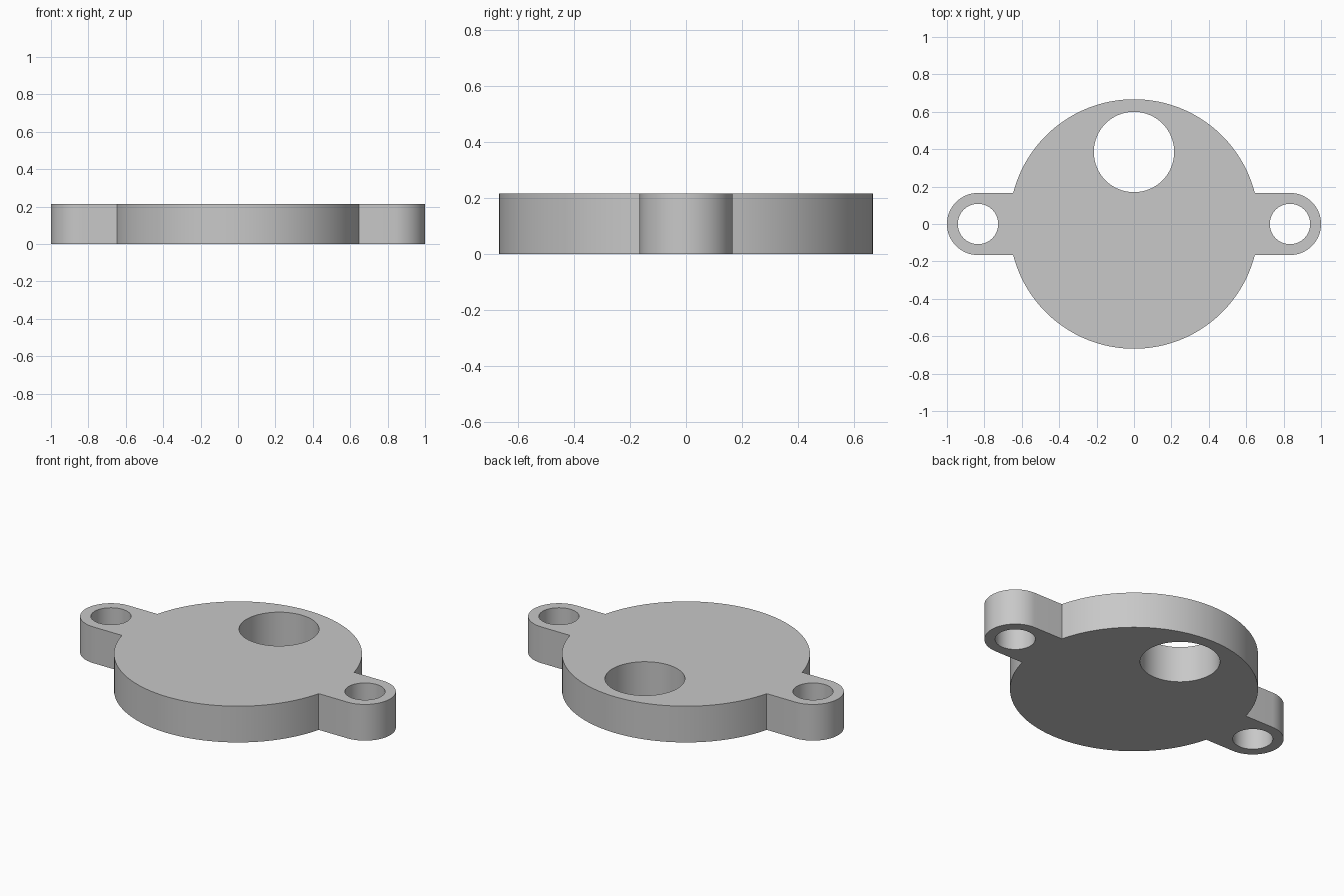
import bpy
import bmesh
import math

cube = bpy.data.objects.get("Cube")
if cube:
    bpy.data.objects.remove(cube, do_unlink=True)

THICKNESS = 0.215
DISC_R = 0.667
LUG_R = 0.166
LUG_X = 1 - LUG_R
LUG_HOLE_R = 0.108
PORT_R = 0.215
PORT_Y = 0.385


def arc(cx, cy, radius, start, end, steps):
    """Points along an arc, both ends included."""
    angles = [start + (end - start) * i / steps for i in range(steps + 1)]
    return [(cx + radius * math.cos(a), cy + radius * math.sin(a)) for a in angles]


def circle(cx, cy, radius, steps=64):
    return arc(cx, cy, radius, 0, math.tau, steps)[:-1]


def add_loop(bm, points):
    verts = [bm.verts.new((x, y, 0)) for x, y in points]
    for a, b in zip(verts, verts[1:] + verts[:1]):
        bm.edges.new((a, b))


# Outline: right lug, back of disc, left lug, front of disc
quarter = math.pi / 2
join = math.asin(LUG_R / DISC_R)
outline = arc(LUG_X, 0, LUG_R, -quarter, quarter, 32)
outline += arc(0, 0, DISC_R, join, math.pi - join, 64)
outline += arc(-LUG_X, 0, LUG_R, quarter, 3 * quarter, 32)
outline += arc(0, 0, DISC_R, math.pi + join, math.tau - join, 64)

# Flat plate with a port and two bolt holes, raised to full thickness
bm = bmesh.new()
add_loop(bm, outline)
add_loop(bm, circle(0, PORT_Y, PORT_R))
for side in (-1, 1):
    add_loop(bm, circle(side * LUG_X, 0, LUG_HOLE_R))
bmesh.ops.triangle_fill(bm, use_beauty=True, edges=bm.edges[:], normal=(0, 0, 1))
raised = bmesh.ops.extrude_face_region(bm, geom=bm.faces[:])
top = [g for g in raised["geom"] if isinstance(g, bmesh.types.BMVert)]
bmesh.ops.translate(bm, verts=top, vec=(0, 0, THICKNESS))
bmesh.ops.recalc_face_normals(bm, faces=bm.faces[:])

mesh = bpy.data.meshes.new("flange_plate")
bm.to_mesh(mesh)
bm.free()
plate = bpy.data.objects.new("flange_plate", mesh)
bpy.context.collection.objects.link(plate)

# Plain grey metal
grey = bpy.data.materials.new("plain_grey")
grey.use_nodes = True
colour = (0.58, 0.58, 0.58, 1)
grey.diffuse_color = colour
grey.node_tree.nodes["Principled BSDF"].inputs["Base Color"].default_value = colour
mesh.materials.append(grey)

# Smooth walls with sharp rims
bpy.ops.object.select_all(action="DESELECT")
plate.select_set(True)
bpy.context.view_layer.objects.active = plate
bpy.ops.object.shade_smooth_by_angle(angle=math.radians(30))
